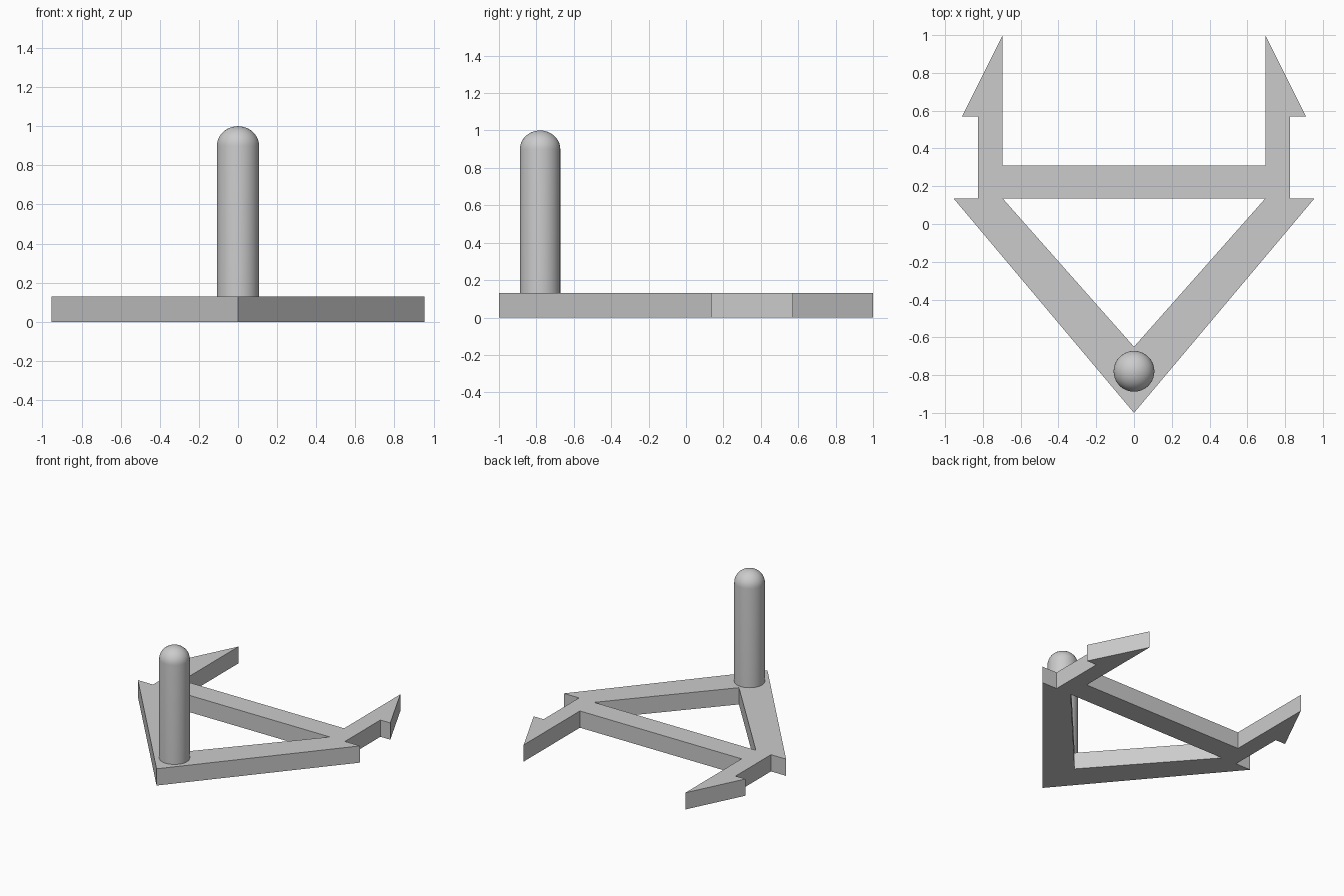
import bpy, bmesh, math

cube = bpy.data.objects.get("Cube")
if cube:
    bpy.data.objects.remove(cube, do_unlink=True)

THICK = 0.13
PIN_Y, PIN_R, PIN_TOP, DOME = -0.78, 0.108, 1.0, 0.1

grey = bpy.data.materials.new("plain grey")
grey.use_nodes = True
colour = (0.6, 0.6, 0.6, 1)
grey.diffuse_color = colour
grey.node_tree.nodes["Principled BSDF"].inputs["Base Color"].default_value = colour


def add_object(name, bm):
    bmesh.ops.recalc_face_normals(bm, faces=bm.faces)
    mesh = bpy.data.meshes.new(name)
    bm.to_mesh(mesh)
    bm.free()
    mesh.materials.append(grey)
    obj = bpy.data.objects.new(name, mesh)
    bpy.context.collection.objects.link(obj)
    return obj


# Flat frame: left half outline, extruded and mirrored
outline = [(0, -1), (0.955, 0.135), (0.825, 0.135), (0.825, 0.57), (0.91, 0.57),
           (0.695, 1), (0.695, 0.31), (0, 0.31), (0, 0.135), (0.695, 0.135), (0, -0.65)]
bm = bmesh.new()
base = bm.faces.new([bm.verts.new((x, y, 0)) for x, y in outline])
top = bmesh.ops.extrude_face_region(bm, geom=[base], use_keep_orig=True)
bmesh.ops.translate(bm, vec=(0, 0, THICK),
                    verts=[g for g in top["geom"] if isinstance(g, bmesh.types.BMVert)])
# Open the centre seam so the halves join
seam = [f for f in bm.faces if all(abs(v.co.x) < 1e-5 for v in f.verts)]
bmesh.ops.delete(bm, geom=seam, context='FACES')
frame = add_object("arrow_frame", bm)
mirror = frame.modifiers.new("mirror", 'MIRROR')
mirror.use_clip = True

# Upright pin with a rounded end, spun from a profile
STEPS = 10
profile = [(0, 0.02), (PIN_R, 0.02)]
for i in range(STEPS + 1):
    a = math.pi / 2 * i / STEPS
    profile.append((PIN_R * math.cos(a), PIN_TOP - DOME + DOME * math.sin(a)))
bm = bmesh.new()
verts = [bm.verts.new((r, PIN_Y, z)) for r, z in profile]
edges = [bm.edges.new(pair) for pair in zip(verts, verts[1:])]
bmesh.ops.spin(bm, geom=verts + edges, cent=(0, PIN_Y, 0), axis=(0, 0, 1),
               angle=math.tau, steps=40)
bmesh.ops.remove_doubles(bm, verts=bm.verts, dist=1e-4)
pin = add_object("upright_pin", bm)
bpy.ops.object.select_all(action='DESELECT')
pin.select_set(True)
bpy.context.view_layer.objects.active = pin
bpy.ops.object.shade_smooth_by_angle(angle=math.radians(40))
